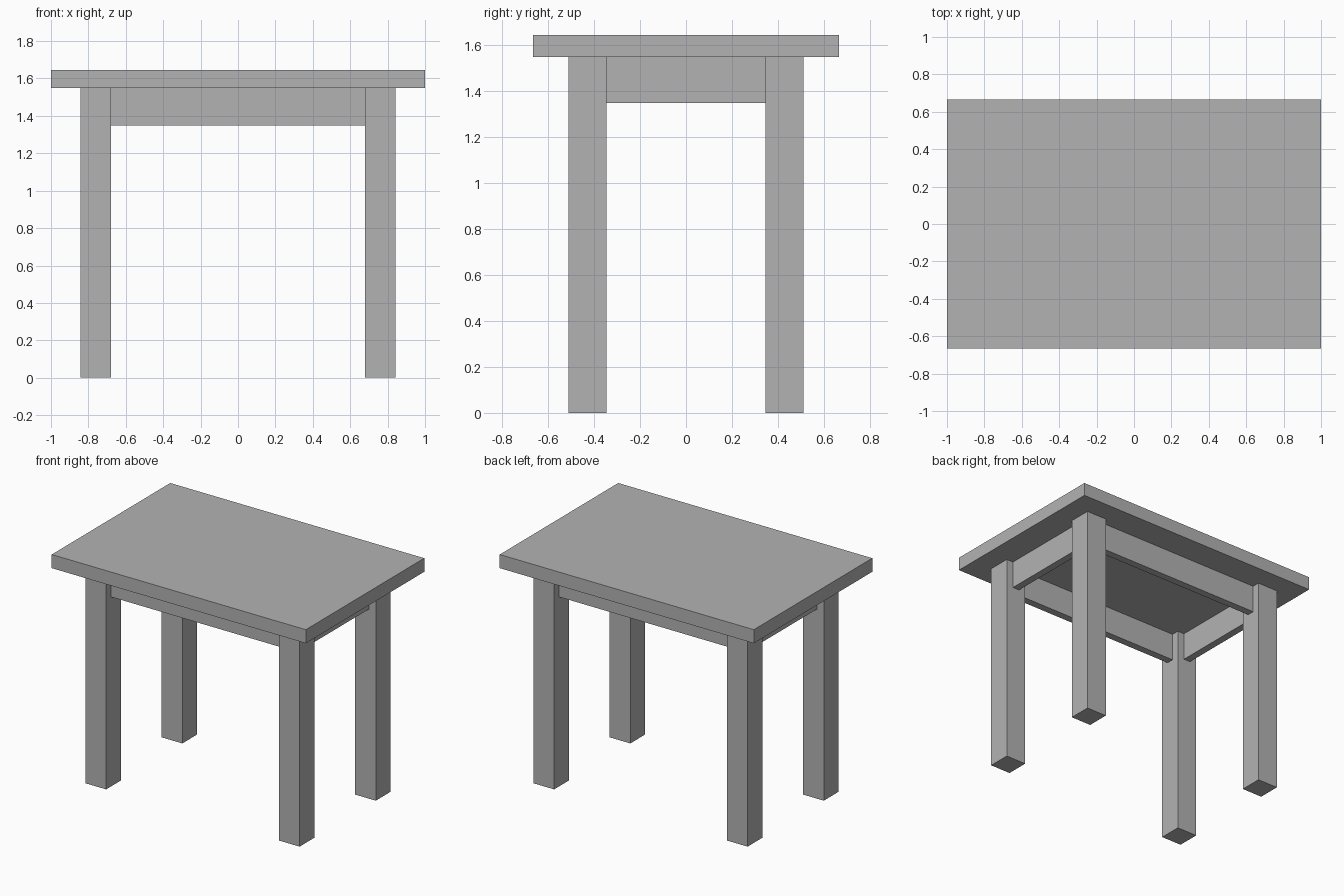
import bpy

cube = bpy.data.objects.get("Cube")
if cube:
    bpy.data.objects.remove(cube, do_unlink=True)

# Single plain colour
GREY = (0.45, 0.45, 0.45, 1)
grey = bpy.data.materials.new("plain_grey")
grey.use_nodes = True
grey.diffuse_color = GREY
grey.node_tree.nodes["Principled BSDF"].inputs["Base Color"].default_value = GREY


def box(name, low, high):
    """Box spanning two opposite corners."""
    centre = [(a + b) / 2 for a, b in zip(low, high)]
    size = [b - a for a, b in zip(low, high)]
    bpy.ops.mesh.primitive_cube_add(size=1, location=centre)
    obj = bpy.context.object
    obj.name = name
    obj.scale = size
    bpy.ops.object.transform_apply(location=False, rotation=False, scale=True)
    obj.data.materials.append(grey)
    return obj


TOP, UNDERSIDE, RAIL_BOTTOM = 1.645, 1.548, 1.348
LEG_IN_X, LEG_OUT_X = 0.68, 0.843
LEG_IN_Y, LEG_OUT_Y = 0.345, 0.511
RAIL_HALF = 0.027
MID_X = (LEG_IN_X + LEG_OUT_X) / 2
MID_Y = (LEG_IN_Y + LEG_OUT_Y) / 2

# Table top
box("table_top", (-1, -0.666, UNDERSIDE), (1, 0.666, TOP))

# Legs, one at each corner
for side, sx in (("right", -1), ("left", 1)):
    for end, sy in (("front", -1), ("back", 1)):
        xs = sorted((sx * LEG_IN_X, sx * LEG_OUT_X))
        ys = sorted((sy * LEG_IN_Y, sy * LEG_OUT_Y))
        box(f"{end}_{side}_leg", (xs[0], ys[0], 0), (xs[1], ys[1], UNDERSIDE))

# Long rails between the legs, centred on the leg thickness
for end, sy in (("front", -1), ("back", 1)):
    y = sy * MID_Y
    box(f"{end}_rail", (-LEG_IN_X, y - RAIL_HALF, RAIL_BOTTOM),
        (LEG_IN_X, y + RAIL_HALF, UNDERSIDE))

# Short rails at the sides
for side, sx in (("right", -1), ("left", 1)):
    x = sx * MID_X
    box(f"{side}_rail", (x - RAIL_HALF, -LEG_IN_Y, RAIL_BOTTOM),
        (x + RAIL_HALF, LEG_IN_Y, UNDERSIDE))
